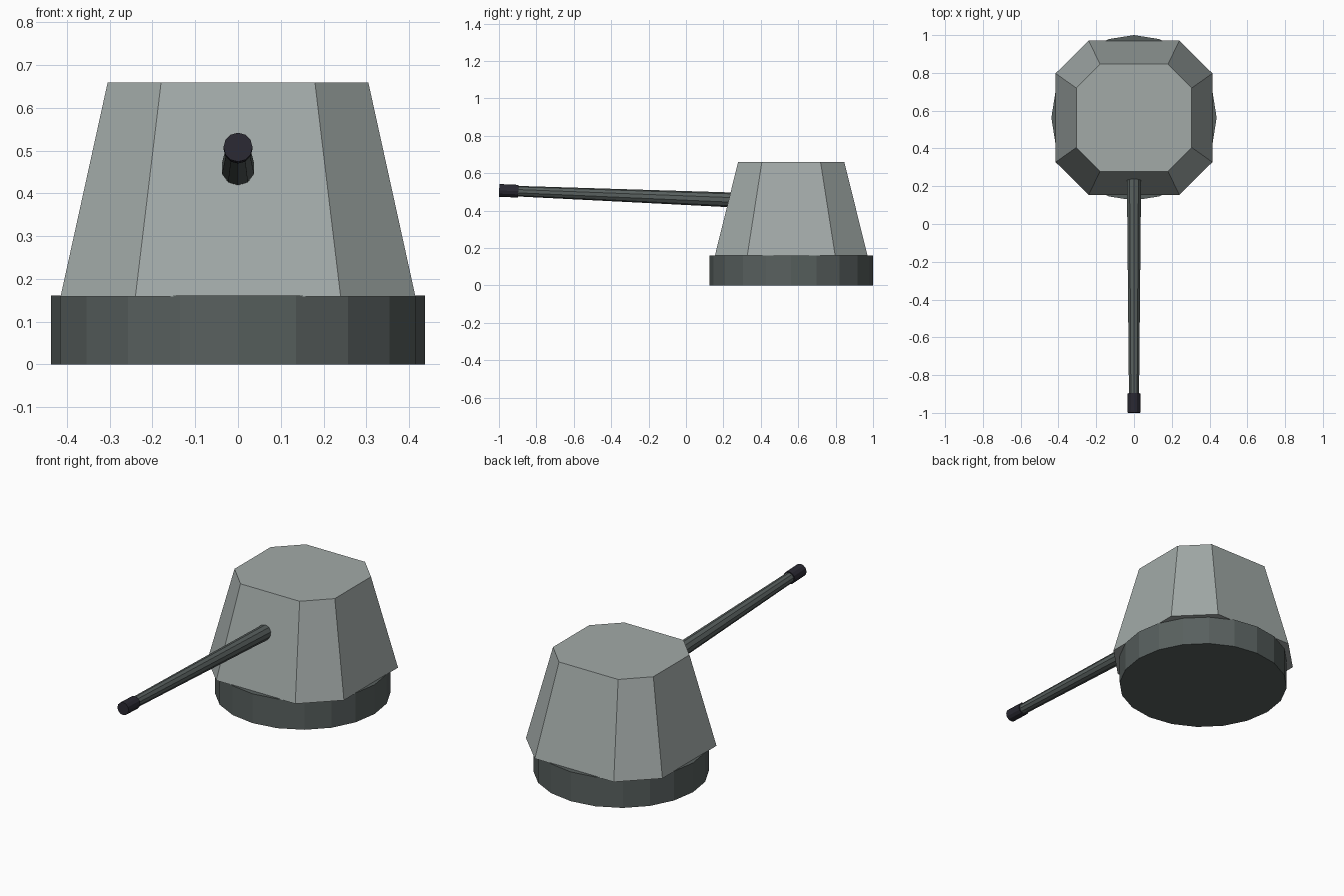
import bpy, bmesh, math
from mathutils import Vector

if "Cube" in bpy.data.objects:
    bpy.data.objects.remove(bpy.data.objects["Cube"])

CY = 0.5625  # centre of the turret along y


def material(name, rgb):
    m = bpy.data.materials.new(name)
    m.diffuse_color = (*rgb, 1.0)
    m.use_nodes = True
    m.node_tree.nodes["Principled BSDF"].inputs["Base Color"].default_value = m.diffuse_color
    return m


light_grey = material("light_grey_armour", (0.36, 0.40, 0.39))
dark_grey = material("dark_grey_steel", (0.098, 0.117, 0.113))
black = material("black_muzzle", (0.023, 0.022, 0.032))


def loft(name, rings, mat):
    """Closed solid through rings of equal point count."""
    bm = bmesh.new()
    loops = [[bm.verts.new(p) for p in ring] for ring in rings]
    n = len(loops[0])
    for a, b in zip(loops, loops[1:]):
        for i in range(n):
            j = (i + 1) % n
            bm.faces.new((a[i], a[j], b[j], b[i]))
    bm.faces.new(loops[0][::-1])
    bm.faces.new(loops[-1])
    bmesh.ops.recalc_face_normals(bm, faces=bm.faces)
    me = bpy.data.meshes.new(name)
    bm.to_mesh(me)
    bm.free()
    me.materials.append(mat)
    ob = bpy.data.objects.new(name, me)
    bpy.context.collection.objects.link(ob)
    return ob


def circle(centre, axis, r, n):
    """Ring of n points around an axis, with one point on the vertical/back line."""
    axis = Vector(axis).normalized()
    u = Vector((1, 0, 0))
    v = axis.cross(u)
    return [Vector(centre) + r * (math.sin(2 * math.pi * i / n) * u - math.cos(2 * math.pi * i / n) * v)
            for i in range(n)]


def octagon(hx, hy, fx, fy, z):
    """Rectangle hx by hy with cut corners; fx, fy are half lengths of the straight sides."""
    pts = [(hx, -fy), (hx, fy), (fx, hy), (-fx, hy), (-hx, fy), (-hx, -fy), (-fx, -hy), (fx, -hy)]
    return [(x, CY + y, z) for x, y in pts]


# Round base ring
loft("turret_base", [circle((0, CY, z), (0, 0, 1), 0.4375, 20) for z in (0, 0.161)], dark_grey)

# Tapered turret housing
loft("turret_housing", [octagon(0.415, 0.408, 0.24, 0.235, 0.159),
                        octagon(0.305, 0.284, 0.18, 0.157, 0.659)], light_grey)

# Slightly raised gun barrel and muzzle
rear, tip = Vector((0, 0.28, 0.456)), Vector((0, -0.999, 0.508))
aim = tip - rear
neck = rear + aim * 0.92
loft("gun_barrel", [circle(rear, aim, 0.040, 10), circle(neck + aim * 0.02, aim, 0.028, 10)], dark_grey)
loft("muzzle", [circle(neck, aim, 0.034, 12), circle(tip, aim, 0.034, 12)], black)
